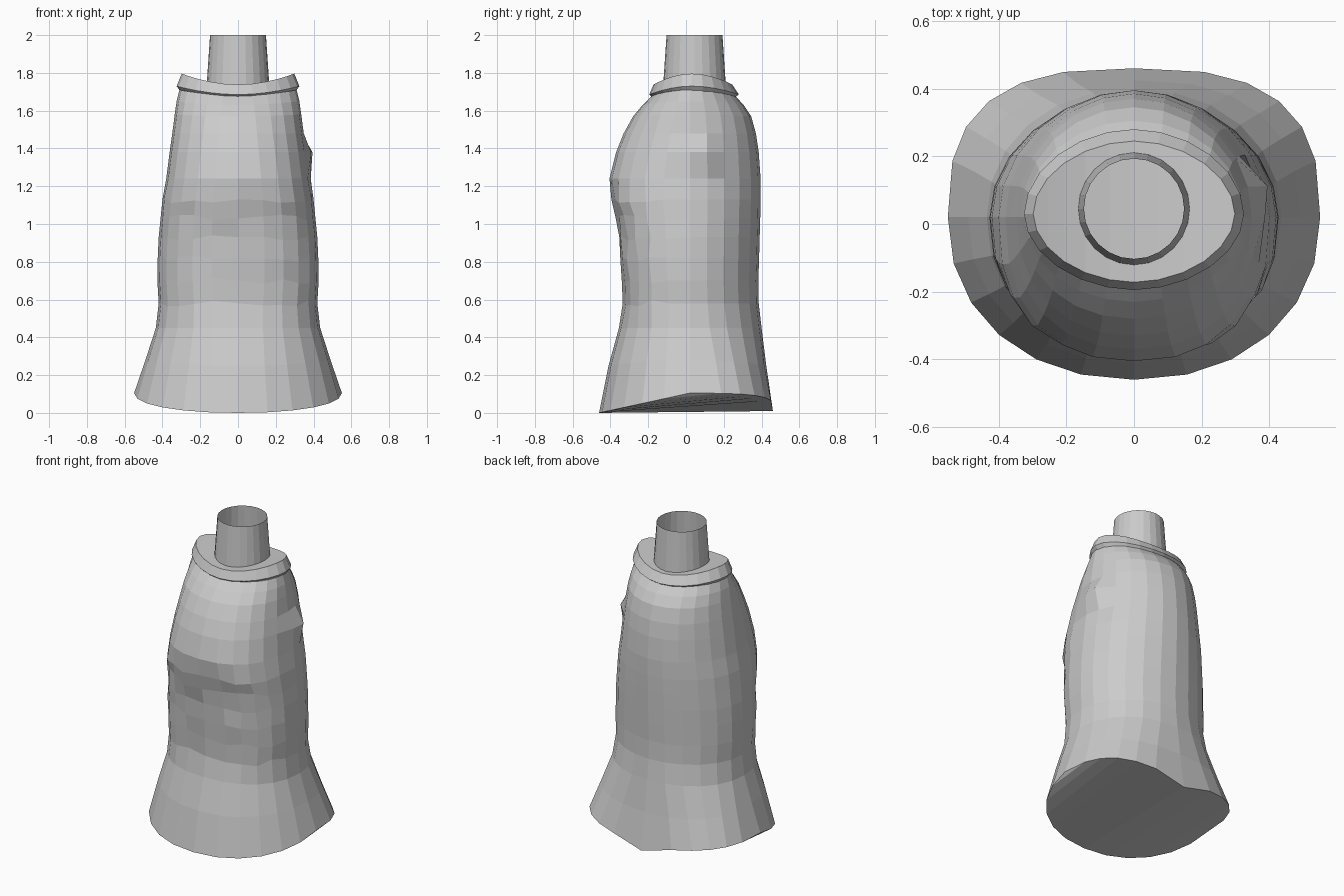
import bpy, bmesh, math, random

random.seed(4)
SIDES = 24

cube = bpy.data.objects.get("Cube")
if cube:
    bpy.data.objects.remove(cube, do_unlink=True)

grey = bpy.data.materials.new("plain grey")
grey.use_nodes = True
grey.diffuse_color = (0.6, 0.6, 0.6, 1)
grey.node_tree.nodes["Principled BSDF"].inputs["Base Color"].default_value = (0.6, 0.6, 0.6, 1)


def power(v, e):
    return math.copysign(abs(v) ** e, v) if abs(v) > 1e-6 else 0.0


def ring(bm, z, rise, half, front, back, mid, e_front=1.0, e_back=1.0):
    """Oval ring with separate front and back halves; the sides rise above front and back."""
    verts = []
    for i in range(SIDES):
        a = 2 * math.pi * i / SIDES
        c, s = math.cos(a), math.sin(a)
        e = e_back if s > 0 else e_front
        depth = back - mid if s > 0 else mid - front
        verts.append(bm.verts.new((half * power(c, e), mid + depth * power(s, e),
                                   z + rise * c * c)))
    return verts


def bridge(bm, lower, upper):
    n = len(lower)
    for i in range(n):
        j = (i + 1) % n
        bm.faces.new((lower[i], lower[j], upper[j], upper[i]))


def cap(bm, loop):
    """Close an oval with strips running front to back."""
    for i in range(SIDES // 2):
        quad = (loop[i], loop[i + 1], loop[-i - 1], loop[-i])
        bm.faces.new(list(dict.fromkeys(quad)))


def finish(bm, name, recalc=True):
    if recalc:
        bmesh.ops.recalc_face_normals(bm, faces=bm.faces)
    mesh = bpy.data.meshes.new(name)
    bm.to_mesh(mesh)
    bm.free()
    mesh.materials.append(grey)
    obj = bpy.data.objects.new(name, mesh)
    bpy.context.collection.objects.link(obj)
    return obj


# Draped body: height, side rise, half width, front, back, front and back roundness
body_rings = [
    (0.00, 0.00, 0.55, -0.46, 0.46, 0.93, 0.72),
    (0.25, 0.03, 0.49, -0.41, 0.425, 0.92, 0.8),
    (0.45, 0.00, 0.435, -0.355, 0.40, 0.88, 0.95),
    (0.58, 0.00, 0.42, -0.335, 0.385, 0.85, 1.0),
    (0.70, 0.00, 0.427, -0.34, 0.383, 0.83, 1.02),
    (0.82, 0.00, 0.425, -0.348, 0.387, 0.82, 1.03),
    (0.93, 0.00, 0.42, -0.353, 0.39, 0.82, 1.03),
    (1.03, 0.00, 0.41, -0.372, 0.393, 0.82, 1.03),
    (1.13, 0.00, 0.40, -0.395, 0.395, 0.82, 1.03),
    (1.24, 0.00, 0.38, -0.405, 0.395, 0.84, 1.03),
    (1.38, 0.00, 0.362, -0.37, 0.385, 0.88, 1.02),
    (1.48, 0.00, 0.348, -0.33, 0.37, 0.92, 1.0),
    (1.57, 0.01, 0.335, -0.28, 0.345, 0.95, 1.0),
    (1.63, 0.02, 0.325, -0.23, 0.305, 1.0, 1.0),
    (1.68, 0.03, 0.31, -0.18, 0.26, 1.0, 1.0),
]
bm = bmesh.new()
loops = [ring(bm, z, rise, half, f, b, 0.02, ef, eb)
         for z, rise, half, f, b, ef, eb in body_rings]

# Hem: lifted at both sides
for i, v in enumerate(loops[0]):
    if v.co.y < 0.019:
        v.co.z = 0.105 * (v.co.y + 0.46) / 0.48
    else:
        c = abs(math.cos(2 * math.pi * i / SIDES))
        v.co.z = 0.01 + 0.095 * c ** 0.4

# Soft creases across the front
for loop in loops[3:9]:
    for v in loop:
        if v.co.y < -0.1 and abs(v.co.x) > 0.02:
            v.co.y += random.uniform(-0.009, 0.009)
            v.co.z += random.uniform(-0.02, 0.02)

# Pinched fold on the left side
fold = loops[10]
fold[0].co.x += 0.025
fold[1].co.x += 0.045
loops[9][0].co.x += 0.005

for low, high in zip(loops, loops[1:]):
    bridge(bm, low, high)
cap(bm, loops[0])
cap(bm, loops[-1])
finish(bm, "draped_body")

# Curved collar with a saddle-shaped top
bm = bmesh.new()
collar = [
    ring(bm, 1.665, 0.03, 0.30, -0.17, 0.25, 0.04, 1.05, 1.05),
    ring(bm, 1.685, 0.045, 0.325, -0.195, 0.28, 0.03, 1.05, 1.05),
    ring(bm, 1.738, 0.058, 0.298, -0.172, 0.245, 0.03, 1.05, 1.05),
]
for low, high in zip(collar, collar[1:]):
    bridge(bm, low, high)
cap(bm, collar[0])
cap(bm, collar[-1])
finish(bm, "collar")

# Open tapered neck tube
bm = bmesh.new()
bridge(bm, ring(bm, 1.72, 0, 0.167, -0.122, 0.212, 0.045),
       ring(bm, 2.0, 0, 0.148, -0.103, 0.193, 0.045))
finish(bm, "neck_tube", recalc=False)
